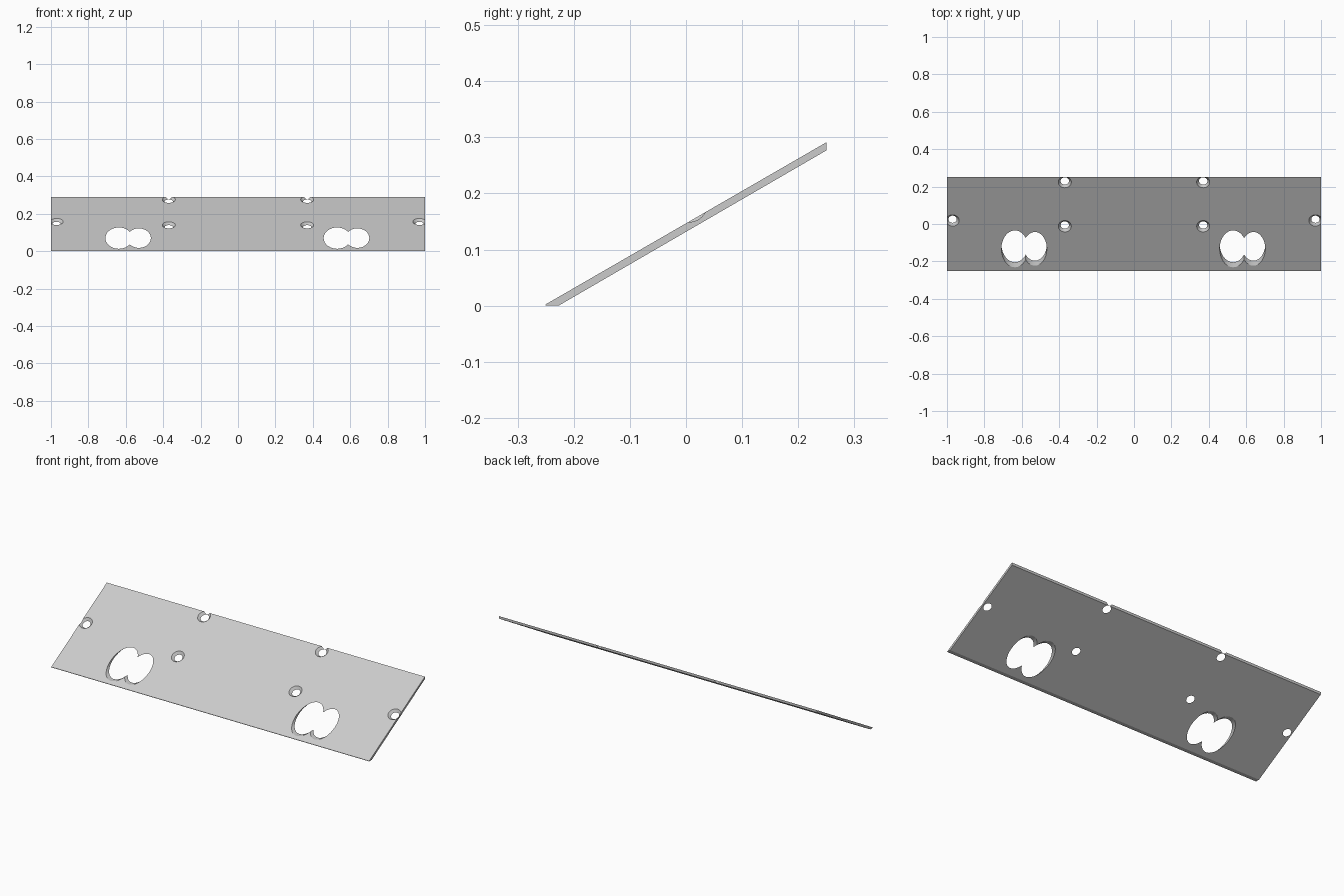
import bpy, bmesh, math
from mathutils import Matrix

cube = bpy.data.objects.get("Cube")
if cube:
    bpy.data.objects.remove(cube, do_unlink=True)

SLOPE = math.radians(30)
BACK_Y, TOP_Z = 0.25, 0.291


def surface_z(y):
    return TOP_Z - (BACK_Y - y) * math.tan(SLOPE)


grey = bpy.data.materials.new("plain grey")
grey.use_nodes = True
colour = (0.6, 0.6, 0.6, 1)
grey.diffuse_color = colour
grey.node_tree.nodes["Principled BSDF"].inputs["Base Color"].default_value = colour


def make_object(name, bm):
    bmesh.ops.recalc_face_normals(bm, faces=bm.faces)
    mesh = bpy.data.meshes.new(name)
    bm.to_mesh(mesh)
    bm.free()
    mesh.materials.append(grey)
    obj = bpy.data.objects.new(name, mesh)
    bpy.context.collection.objects.link(obj)
    return obj


# Sloping plate: side profile with a flat foot and a vertical back edge
bm = bmesh.new()
profile = [(-0.25, 0), (-0.227, 0), (BACK_Y, 0.2765), (BACK_Y, TOP_Z), (-0.25, surface_z(-0.25))]
face = bm.faces.new([bm.verts.new((-1, y, z)) for y, z in profile])
side = bmesh.ops.extrude_face_region(bm, geom=[face])
bmesh.ops.translate(bm, vec=(2, 0, 0), verts=[v for v in side["geom"] if isinstance(v, bmesh.types.BMVert)])
plate = make_object("sloping_plate", bm)


def cut(name, matrix, r_low, r_high, depth):
    """Subtract a round or tapered cutter from the plate."""
    bm = bmesh.new()
    bmesh.ops.create_cone(bm, cap_ends=True, segments=48, radius1=r_low,
                          radius2=r_high, depth=depth, matrix=matrix)
    cutter = make_object(name, bm)
    cutter.hide_render = True
    mod = plate.modifiers.new(name, "BOOLEAN")
    mod.operation, mod.solver, mod.object = "DIFFERENCE", "EXACT", cutter
    bpy.context.view_layer.objects.active = plate
    bpy.ops.object.modifier_apply(modifier=name)
    bpy.data.objects.remove(cutter, do_unlink=True)


bpy.ops.object.select_all(action="DESELECT")
plate.select_set(True)
bpy.context.view_layer.objects.active = plate

# Countersunk screw holes, square to the plate
tilt = Matrix.Rotation(SLOPE, 4, "X")
for x, y in [(0.37, 0.224), (0.37, -0.012), (0.97, 0.019)]:
    for sign in (-1, 1):
        place = Matrix.Translation((sign * x, y, surface_z(y))) @ tilt
        cut("screw_hole_cutter", place, 0.015, 0.055, 0.04)

# Paired oval openings, running level from front to back
level = Matrix.Rotation(math.pi / 2, 4, "X")
for x, z, half_w, half_h in [(-0.637, 0.07, 0.072, 0.057), (-0.53, 0.07, 0.064, 0.052),
                             (0.53, 0.07, 0.072, 0.057), (0.638, 0.07, 0.064, 0.052)]:
    place = Matrix.Translation((x, 0, z)) @ Matrix.Diagonal((half_w, 1, half_h, 1)) @ level
    cut("oval_cutter", place, 1, 1, 1)

bpy.ops.object.shade_smooth_by_angle(angle=math.radians(30))
